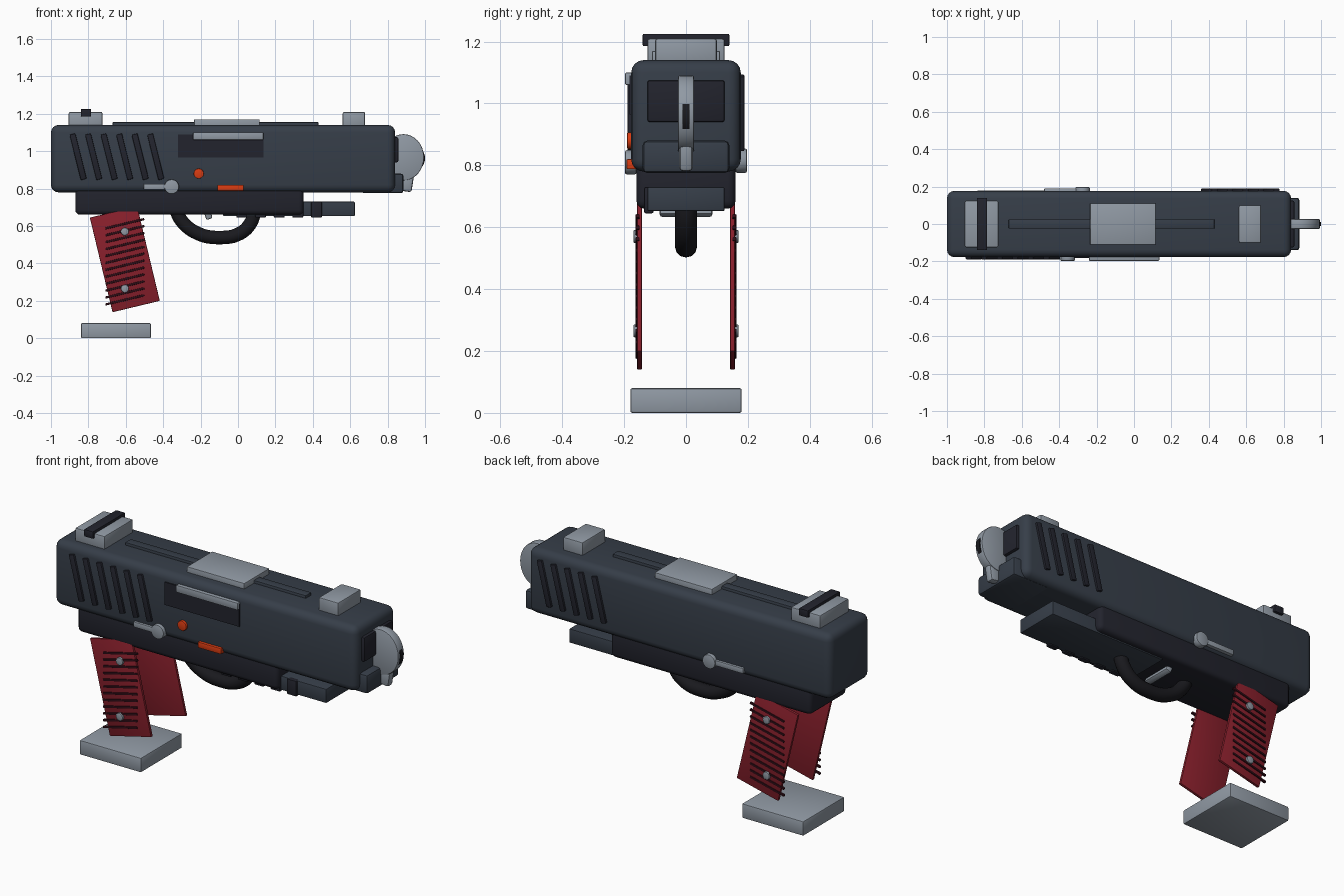
import bpy, bmesh, math
from mathutils import Matrix

if "Cube" in bpy.data.objects:
    bpy.data.objects.remove(bpy.data.objects["Cube"])


def mat(name, r, g, b):
    m = bpy.data.materials.new(name)
    m.diffuse_color = (r, g, b, 1)
    m.use_nodes = True
    m.node_tree.nodes["Principled BSDF"].inputs["Base Color"].default_value = m.diffuse_color
    return m


SLATE = mat("slate", .037, .048, .066)
DARK = mat("dark slate", .016, .017, .026)
BLACK = mat("black", .010, .010, .013)
GRAY = mat("steel gray", .28, .32, .37)
RED = mat("grip red", .25, .014, .025)
MAROON = mat("dark maroon", .028, .004, .008)
ORANGE = mat("orange", .70, .045, .006)


def finish(name, bm, material):
    bmesh.ops.recalc_face_normals(bm, faces=bm.faces[:])
    me = bpy.data.meshes.new(name)
    bm.to_mesh(me)
    bm.free()
    me.materials.append(material)
    ob = bpy.data.objects.new(name, me)
    bpy.context.collection.objects.link(ob)
    bpy.ops.object.select_all(action='DESELECT')
    ob.select_set(True)
    bpy.context.view_layer.objects.active = ob
    bpy.ops.object.shade_smooth_by_angle(angle=math.radians(35))
    return ob


def box(name, x, y, z, material, bevel=0.0, tilt=0.0, segs=2):
    """Box from (min, max) ranges, tilted about the y axis through its centre."""
    bm = bmesh.new()
    bmesh.ops.create_cube(bm, size=1)
    size = [r[1] - r[0] for r in (x, y, z)]
    mid = [(r[1] + r[0]) / 2 for r in (x, y, z)]
    bmesh.ops.scale(bm, vec=size, verts=bm.verts)
    if bevel:
        bmesh.ops.bevel(bm, geom=bm.edges[:], offset=bevel, segments=segs,
                        profile=0.5, affect='EDGES')
    bmesh.ops.transform(bm, matrix=Matrix.Translation(mid) @ Matrix.Rotation(tilt, 4, 'Y'),
                        verts=bm.verts)
    return finish(name, bm, material)


def disc(name, x, z, r, y, material, squash=1.0, bevel=0.0):
    """Cylinder lying along y."""
    bm = bmesh.new()
    bmesh.ops.create_cone(bm, cap_ends=True, segments=32, radius1=r, radius2=r,
                          depth=y[1] - y[0])
    if bevel:
        rims = [e for e in bm.edges if abs(e.verts[0].co.z - e.verts[1].co.z) < 1e-5]
        bmesh.ops.bevel(bm, geom=rims, offset=bevel, segments=2, profile=.5, affect='EDGES')
    m = (Matrix.Translation((x, (y[0] + y[1]) / 2, z)) @ Matrix.Diagonal((squash, 1, 1, 1))
         @ Matrix.Rotation(math.pi / 2, 4, 'X'))
    bmesh.ops.transform(bm, matrix=m, verts=bm.verts)
    return finish(name, bm, material)


def side(s, a, b):
    """Range in y on the front (-1) or back (+1) side."""
    return tuple(sorted((s * a, s * b)))


# Main body
box("slide", (-1, .84), (-.177, .177), (.78, 1.14), SLATE, .04, segs=4)
box("frame", (-.87, .35), (-.16, .16), (.66, .81), DARK, .025, segs=3)
box("nose_block", (.66, .885), (-.14, .14), (.775, .88), SLATE, .015)
box("muzzle_plate", (.82, .857), (-.125, .125), (.94, 1.075), DARK, .008)

# Accessory rail with teeth along the front edge
box("rail", (-.08, .625), (-.125, .125), (.652, .73), SLATE, .006)
for i in range(5):
    x = .42 - i * .1
    box("rail_tooth", (x - .029, x + .029), (-.135, -.105), (.645, .73), DARK, .005)

# Muzzle disc with dark core and short stem
disc("muzzle_disc", .885, .967, .124, (-.026, .026), GRAY, .88, .006)
disc("muzzle_core", .925, .962, .075, (-.012, .012), BLACK)
box("disc_stem", (.86, .935), (-.022, .022), (.785, .88), GRAY, .012, .15)

# Top rib, plate and sights
box("top_rib", (-.67, .43), (-.025, .025), (1.12, 1.155), SLATE, .004)
box("top_plate", (-.235, .115), (-.11, .11), (1.12, 1.17), GRAY, .004)
box("rear_sight", (-.905, -.725), (-.125, .125), (1.12, 1.21), GRAY, .008)
box("rear_sight_bar", (-.84, -.785), (-.14, .14), (1.185, 1.225), DARK, .004)
box("front_sight", (.56, .68), (-.1, .1), (1.12, 1.21), GRAY, .008)

# Ejection port
box("port", (-.32, .135), (-.183, -.15), (.965, 1.09), DARK)
box("port_cover", (-.24, .135), (-.197, -.15), (1.06, 1.1), GRAY, .004)

# Slanted grooves, at the rear on the front side and at the nose on the back side
for s, start, count in ((-1, -.855, 6), (1, .402, 5)):
    for i in range(count):
        x = start + i * .083
        box("slide_groove", (x - .016, x + .016), side(s, .15, .189), (.845, 1.095),
            DARK, .005, s * math.radians(14))

# Levers and orange controls
for s, x0, x1, z in ((-1, -.505, -.355, .81), (1, -.48, -.275, .815)):
    box("lever", (x0, x1), side(s, .16, .19), (z - .015, z + .015), GRAY, .004)
    disc("lever_knob", x1, z, .039, side(s, .16, .197), GRAY, 1, .005)
disc("round_button", -.21, .88, .027, (-.19, -.15), ORANGE, 1, .003)
box("bar_button", (-.11, .03), (-.192, -.15), (.788, .82), ORANGE, .003)

# Grip panels with ridges and screws on both sides
TILT = math.radians(-13.5)
for s in (-1, 1):
    box("grip_panel", (-.735, -.475), side(s, .142, .158), (.162, .682), RED, .004, TILT)
    for i in range(12):
        z = .205 + i * .037
        box("grip_ridge", (-.712, -.498), side(s, .15, .163), (z - .006, z + .006),
            MAROON, .003, TILT)
    for z in (.265, .57):
        disc("grip_screw", -.605, z, .021, side(s, .15, .17), GRAY, 1, .004)

# Base plate
box("base_plate", (-.84, -.465), (-.18, .18), (0, .08), GRAY, .007)

# Lower guard loop: a tube swept along a path
cu = bpy.data.curves.new("guard_loop", 'CURVE')
cu.dimensions = '3D'
cu.bevel_depth = .036
cu.bevel_resolution = 4
cu.resolution_u = 6
cu.use_fill_caps = True
path = [(-.335, .69), (-.30, .625), (-.215, .56), (-.1, .538), (.01, .56), (.07, .62), (.09, .69)]
sp = cu.splines.new('BEZIER')
sp.bezier_points.add(len(path) - 1)
for p, (x, z) in zip(sp.bezier_points, path):
    p.co = (x, 0, z)
    p.handle_left_type = p.handle_right_type = 'AUTO'
cu.materials.append(BLACK)
bpy.context.collection.objects.link(bpy.data.objects.new("guard_loop", cu))

# Wide tab inside the loop
box("inner_tab", (-.18, -.145), (-.085, .085), (.635, .70), GRAY, .008, math.radians(-20))
